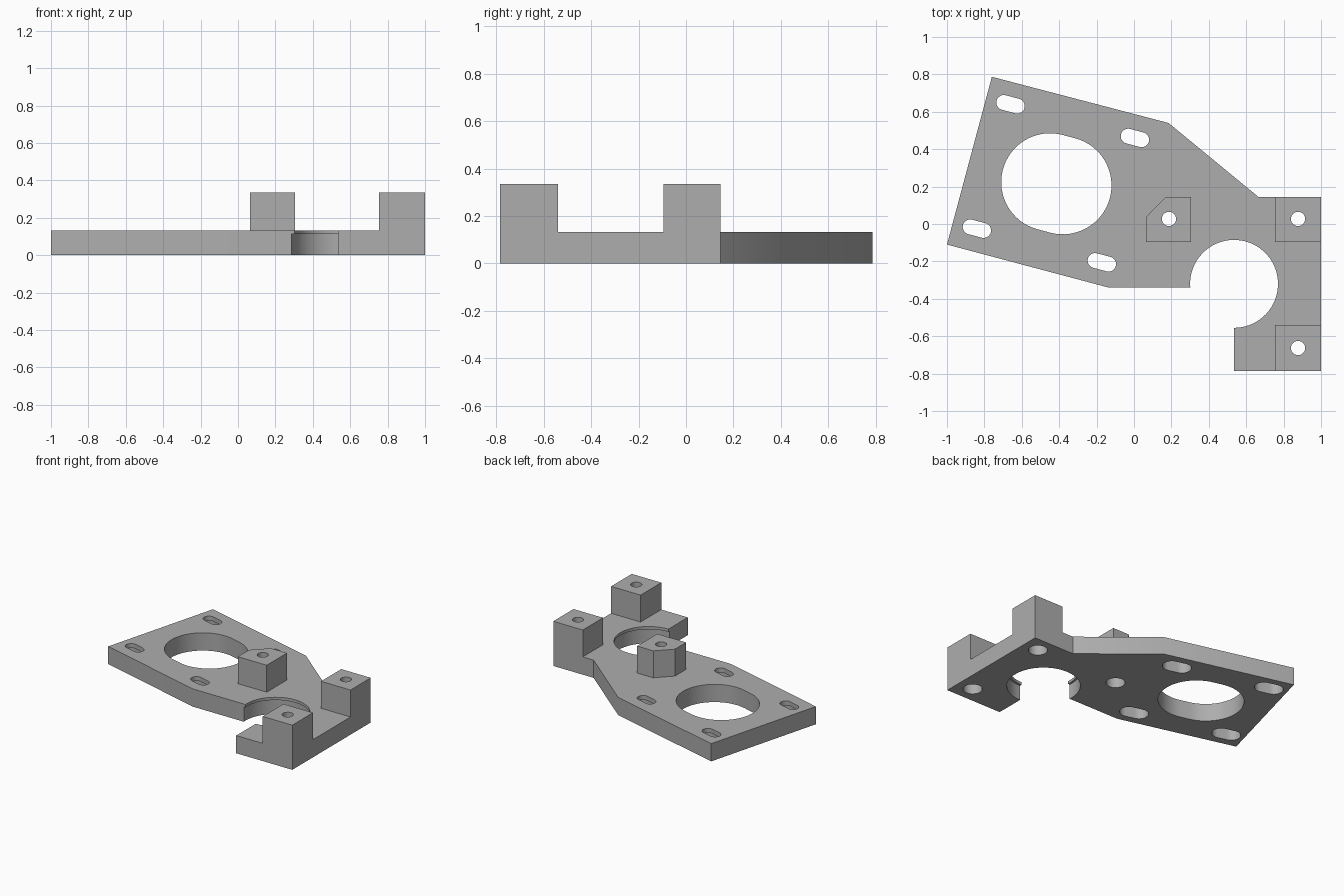
import bpy, bmesh, math
from mathutils import Vector

cube = bpy.data.objects.get("Cube")
if cube:
    bpy.data.objects.remove(cube, do_unlink=True)

THICK, TALL, BORE = 0.133, 0.335, 0.1
TILT = math.radians(-14.9)

grey = bpy.data.materials.new("plain grey")
grey.use_nodes = True
grey.diffuse_color = (0.42, 0.42, 0.42, 1)
grey.node_tree.nodes["Principled BSDF"].inputs["Base Color"].default_value = grey.diffuse_color


def prism(name, outline, z0, z1):
    """Extrude a flat outline from z0 to z1."""
    bm = bmesh.new()
    face = bm.faces.new([bm.verts.new((x, y, z0)) for x, y in outline])
    top = bmesh.ops.extrude_face_region(bm, geom=[face])["geom"]
    verts = [v for v in top if isinstance(v, bmesh.types.BMVert)]
    bmesh.ops.translate(bm, vec=(0, 0, z1 - z0), verts=verts)
    bmesh.ops.recalc_face_normals(bm, faces=bm.faces[:])
    mesh = bpy.data.meshes.new(name)
    bm.to_mesh(mesh)
    bm.free()
    mesh.materials.append(grey)
    obj = bpy.data.objects.new(name, mesh)
    bpy.context.collection.objects.link(obj)
    return obj


def slot(cx, cy, radius, half=0.0, steps=32):
    """Outline of a circle, or of a tilted slot when half is above zero."""
    points = []
    shift = Vector((math.cos(TILT), math.sin(TILT))) * half
    for end in (1, -1):
        start = TILT - math.pi / 2 if end > 0 else TILT + math.pi / 2
        for i in range(steps + (1 if half else 0)):
            a = start + math.pi * i / steps
            points.append(Vector((cx, cy)) + end * shift
                          + radius * Vector((math.cos(a), math.sin(a))))
    return points


def combine(target, other, operation):
    """Apply a boolean and drop the second solid."""
    mod = target.modifiers.new("combine", 'BOOLEAN')
    mod.operation, mod.solver, mod.object = operation, 'EXACT', other
    bpy.context.view_layer.objects.active = target
    bpy.ops.object.modifier_apply(modifier=mod.name)
    bpy.data.objects.remove(other, do_unlink=True)


# Base plate with a tilted wing and a right-hand arm
plate = prism("mounting_plate", [
    (-0.76, 0.787), (-1, -0.11), (-0.135, -0.34), (0.535, -0.34), (0.535, -0.785),
    (1, -0.785), (1, 0.145), (0.665, 0.145), (0.185, 0.54)], 0, THICK)

# Raised posts, one with a cut corner
posts = [
    [(0.755, -0.095), (1, -0.095), (1, 0.145), (0.755, 0.145)],
    [(0.755, -0.785), (1, -0.785), (1, -0.54), (0.755, -0.54)],
    [(0.065, -0.095), (0.305, -0.095), (0.305, 0.145), (0.17, 0.145), (0.065, 0.038)],
]
for outline in posts:
    combine(plate, prism("post", outline, 0, TALL), 'UNION')

# Cutters: large opening and stepped round notch
cuts = [
    (slot(-0.415, 0.215, 0.261, 0.035), -0.1, 0.5),
    (slot(0.535, -0.32, 0.235), -0.1, 0.5),
    (slot(0.535, -0.32, 0.25), -0.1, 0.112),
]
# Screw holes through the posts, widened underneath
for x, y in [(0.187, 0.027), (0.877, 0.027), (0.877, -0.663)]:
    cuts += [(slot(x, y, 0.038), -0.1, 0.5), (slot(x, y, 0.065), -0.1, BORE)]
# Adjustment slots, widened underneath
for x, y in [(-0.66, 0.64), (0.005, 0.46), (-0.84, -0.025), (-0.172, -0.205)]:
    cuts += [(slot(x, y, 0.04, 0.037), -0.1, 0.5), (slot(x, y, 0.065, 0.037), -0.1, BORE)]
for outline, z0, z1 in cuts:
    combine(plate, prism("cutter", outline, z0, z1), 'DIFFERENCE')

# Merge flush faces, then smooth the round walls
bm = bmesh.new()
bm.from_mesh(plate.data)
bmesh.ops.remove_doubles(bm, verts=bm.verts[:], dist=0.0001)
bmesh.ops.dissolve_limit(bm, angle_limit=0.005, verts=bm.verts[:], edges=bm.edges[:])
bm.to_mesh(plate.data)
bm.free()
bpy.ops.object.select_all(action='DESELECT')
plate.select_set(True)
bpy.context.view_layer.objects.active = plate
bpy.ops.object.shade_smooth_by_angle(angle=math.radians(30))
